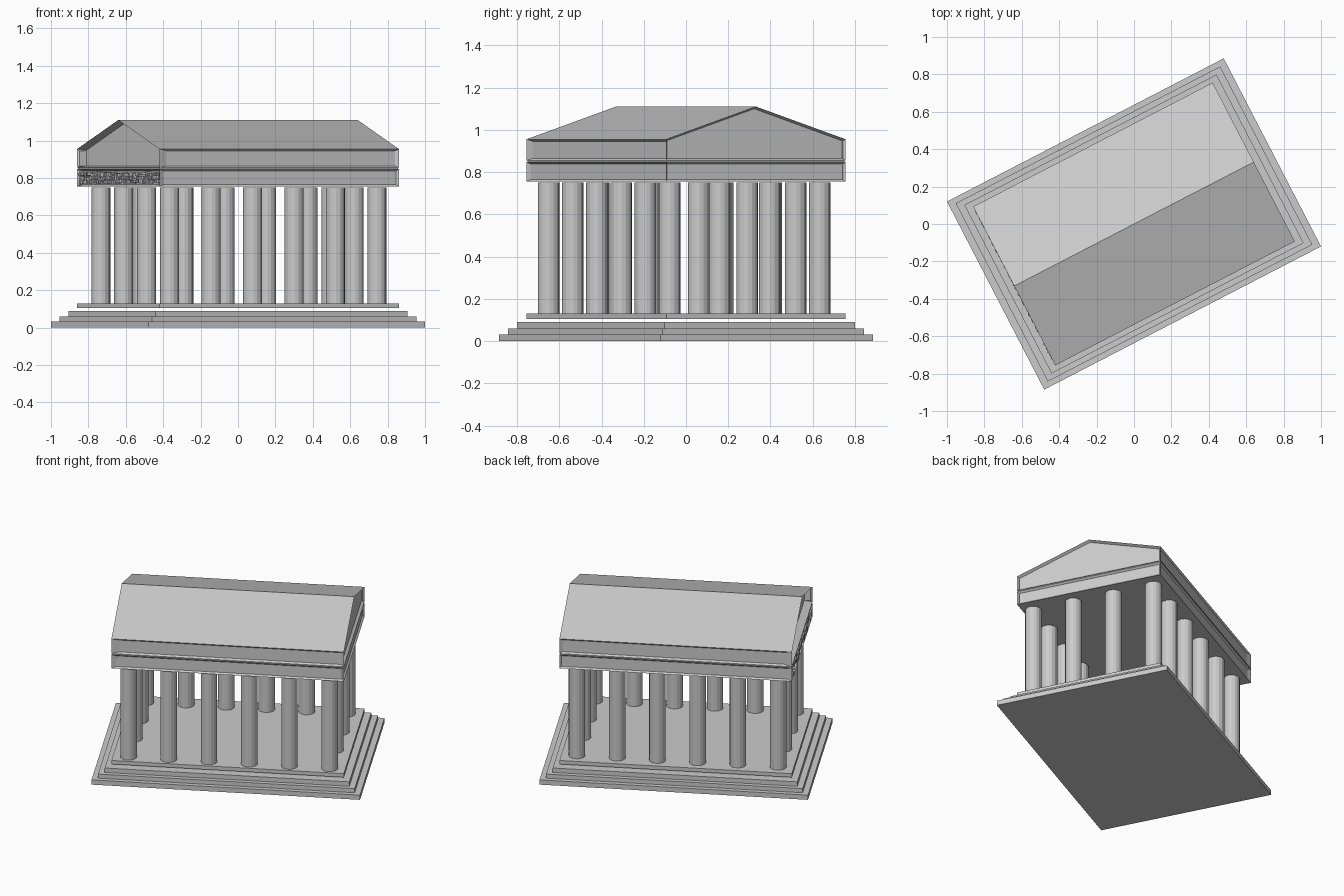
import bpy, bmesh, math, random
from mathutils import Matrix, Vector

if "Cube" in bpy.data.objects:
    bpy.data.objects.remove(bpy.data.objects["Cube"])

random.seed(4)
TURN = Matrix.Rotation(math.radians(27.35), 4, 'Z')   # whole temple is turned about z
stone = bpy.data.materials.new("grey stone")
stone.diffuse_color = (0.6, 0.6, 0.6, 1)
stone.use_nodes = True
stone.node_tree.nodes["Principled BSDF"].inputs["Base Color"].default_value = stone.diffuse_color


def finish(bm, name):
    bmesh.ops.recalc_face_normals(bm, faces=bm.faces)
    bm.transform(TURN)
    me = bpy.data.meshes.new(name)
    bm.to_mesh(me)
    bm.free()
    me.materials.append(stone)
    ob = bpy.data.objects.new(name, me)
    bpy.context.collection.objects.link(ob)
    return ob


def add_box(bm, x0, x1, y0, y1, z0, z1):
    m = Matrix.Translation(((x0 + x1) / 2, (y0 + y1) / 2, (z0 + z1) / 2)) @ \
        Matrix.Diagonal((x1 - x0, y1 - y0, z1 - z0, 1))
    bmesh.ops.create_cube(bm, size=1, matrix=m)


def prism(name, profile, half_len, side_depth, left_depth, right_depth):
    """Extrude a (y, z) profile along x, then sink a framed panel in every upright face."""
    bm = bmesh.new()
    face = bm.faces.new([bm.verts.new((-half_len, y, z)) for y, z in profile])
    ext = bmesh.ops.extrude_face_region(bm, geom=[face], use_keep_orig=True)
    verts = [v for v in ext['geom'] if isinstance(v, bmesh.types.BMVert)]
    bmesh.ops.translate(bm, verts=verts, vec=Vector((2 * half_len, 0, 0)))
    bmesh.ops.recalc_face_normals(bm, faces=bm.faces)
    for f in [f for f in bm.faces if abs(f.normal.z) < 0.01]:
        nx = f.normal.x
        depth = left_depth if nx < -0.9 else right_depth if nx > 0.9 else side_depth
        bmesh.ops.inset_individual(bm, faces=[f], thickness=0.01, depth=-depth,
                                   use_even_offset=True)
    return finish(bm, name)


HL, HW = 0.721, 0.478     # half length and half width of the upper building

# stepped base and the separate floor slab
for name, hl, hw, z0, z1 in (("bottom_step", 0.833, 0.566, 0.0, 0.032),
                             ("middle_step", 0.796, 0.536, 0.032, 0.06),
                             ("top_step", 0.759, 0.507, 0.06, 0.09),
                             ("floor_slab", HL, HW, 0.105, 0.13)):
    bm = bmesh.new()
    add_box(bm, -hl, hl, -hw, hw, z0, z1)
    finish(bm, name)

# ring of columns: six along each side, four along each end
for i in range(6):
    for j in range(4):
        if i in (0, 5) or j in (0, 3):
            bm = bmesh.new()
            pos = (-0.624 + i * 0.2496, -0.41 + j * 0.2667, 0.44)
            bmesh.ops.create_cone(bm, cap_ends=True, segments=16, radius1=0.051,
                                  radius2=0.051, depth=0.62,
                                  matrix=Matrix.Translation(pos))
            finish(bm, f"column_{i}_{j}")

# beam with sunken panels, and the gabled roof above it
prism("beam", [(-HW, 0.755), (HW, 0.755), (HW, 0.847), (-HW, 0.847)],
      HL, 0.01, 0.03, 0.012)
prism("gable_roof", [(-HW, 0.855), (HW, 0.855), (HW, 0.955), (0, 1.11), (-HW, 0.955)],
      HL, 0.01, 0.05, 0.018)
bm = bmesh.new()
add_box(bm, -HL + 0.004, HL - 0.004, -HW + 0.004, HW - 0.004, 0.847, 0.855)
finish(bm, "roof_joint")

# carved relief on the left end of the beam
bm = bmesh.new()
n = 46
for k in range(n):
    y = -HW + 0.02 + (2 * HW - 0.04) * k / (n - 1)
    for z in (0.775, 0.795, 0.815):
        w, h = random.uniform(0.005, 0.011), random.uniform(0.006, 0.011)
        yc, zc = y + random.uniform(-0.005, 0.005), z + 0.005 + random.uniform(-0.004, 0.004)
        add_box(bm, -HL - random.uniform(-0.015, 0.005), -HL + 0.031,
                yc - w, yc + w, zc - h, zc + h)
finish(bm, "carved_relief")
